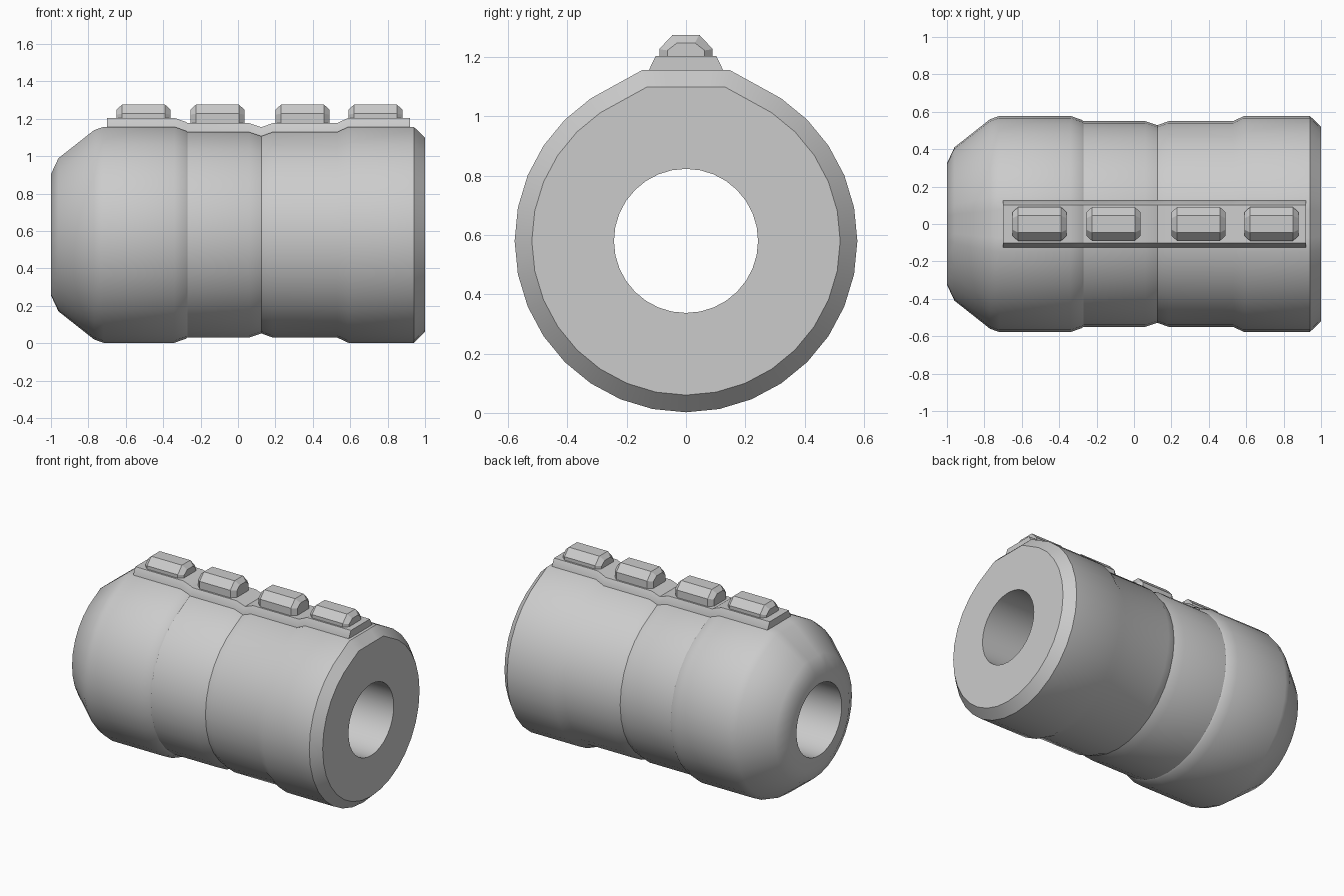
import bpy, bmesh, math

if "Cube" in bpy.data.objects:
    bpy.data.objects.remove(bpy.data.objects["Cube"], do_unlink=True)

GREY = (0.6, 0.6, 0.6, 1)
grey = bpy.data.materials.new("plain_grey")
grey.use_nodes = True
grey.diffuse_color = GREY
grey.node_tree.nodes["Principled BSDF"].inputs["Base Color"].default_value = GREY

AXIS_Z = 0.58
SIDES = 32
FLAT = 0.997  # height of the flattened top, relative to the radius


def loft(name, sections, ring=False, smooth=False):
    """Skin closed cross-sections; cap the ends, or join last to first."""
    bm = bmesh.new()
    rows = [[bm.verts.new(p) for p in s] for s in sections]
    n = len(rows[0])
    pairs = list(zip(rows, rows[1:]))
    if ring:
        pairs.append((rows[-1], rows[0]))
    else:
        bm.faces.new(rows[0])
        bm.faces.new(rows[-1])
    for a, b in pairs:
        for i in range(n):
            j = (i + 1) % n
            bm.faces.new((a[i], a[j], b[j], b[i]))
    bmesh.ops.recalc_face_normals(bm, faces=bm.faces)
    mesh = bpy.data.meshes.new(name)
    bm.to_mesh(mesh)
    bm.free()
    mesh.materials.append(grey)
    obj = bpy.data.objects.new(name, mesh)
    bpy.context.collection.objects.link(obj)
    if smooth:
        bpy.ops.object.select_all(action="DESELECT")
        obj.select_set(True)
        bpy.context.view_layer.objects.active = obj
        bpy.ops.object.shade_smooth_by_angle(angle=math.radians(30))
    return obj


def circle(x, r, flat_top=False):
    """Ring around the x axis, optionally with a flat strip on top."""
    points = []
    for i in range(SIDES):
        a = math.tau * i / SIDES
        y, z = math.sin(a), math.cos(a)
        steps = min(i, SIDES - i)
        if flat_top and steps <= 2:
            y = math.copysign(0.1275 * steps, y)
            z = FLAT
        points.append((x, y * r, AXIS_Z + z * r))
    return points


# Barrel: outer profile along x, then the bore back through the middle
outer = [(-1, 0.325), (-0.96, 0.41), (-0.77, 0.56), (-0.72, 0.578),
         (-0.34, 0.578), (-0.28, 0.557), (-0.27, 0.55), (0.06, 0.55),
         (0.125, 0.528), (0.185, 0.55), (0.53, 0.55), (0.59, 0.578),
         (0.94, 0.578), (1, 0.52)]
BORE = 0.243
loft("barrel",
     [circle(x, r, True) for x, r in outer] + [circle(1, BORE), circle(-1, BORE)],
     ring=True, smooth=True)

# Rail: trapezoid strip that follows the barrel's flat top
middle = [p for p in outer if -0.7 < p[0] < 0.92]
rail_path = [(-0.7, 0.578)] + middle + [(0.92, 0.578)]


def rail_section(x, r):
    z = AXIS_Z + r * FLAT
    return [(x, -0.125, z - 0.01), (x, -0.125, z), (x, -0.102, z + 0.048),
            (x, 0.102, z + 0.048), (x, 0.125, z), (x, 0.125, z - 0.01)]


loft("top_rail", [rail_section(x, r) for x, r in rail_path], smooth=True)


# Studs: chamfered blocks in a row on the rail
def stud_section(x, side, shoulder, crown, top):
    return [(x, -side, 1.165), (x, -side, shoulder), (x, -crown, top),
            (x, crown, top), (x, side, shoulder), (x, side, 1.165)]


for number, centre in enumerate((-0.505, -0.11, 0.345, 0.735), 1):
    small = (0.063, 1.222, 0.03, 1.248)
    large = (0.09, 1.227, 0.045, 1.275)
    spans = ((-0.145, small), (-0.115, large), (0.115, large), (0.145, small))
    loft(f"stud_{number}", [stud_section(centre + dx, *s) for dx, s in spans])
